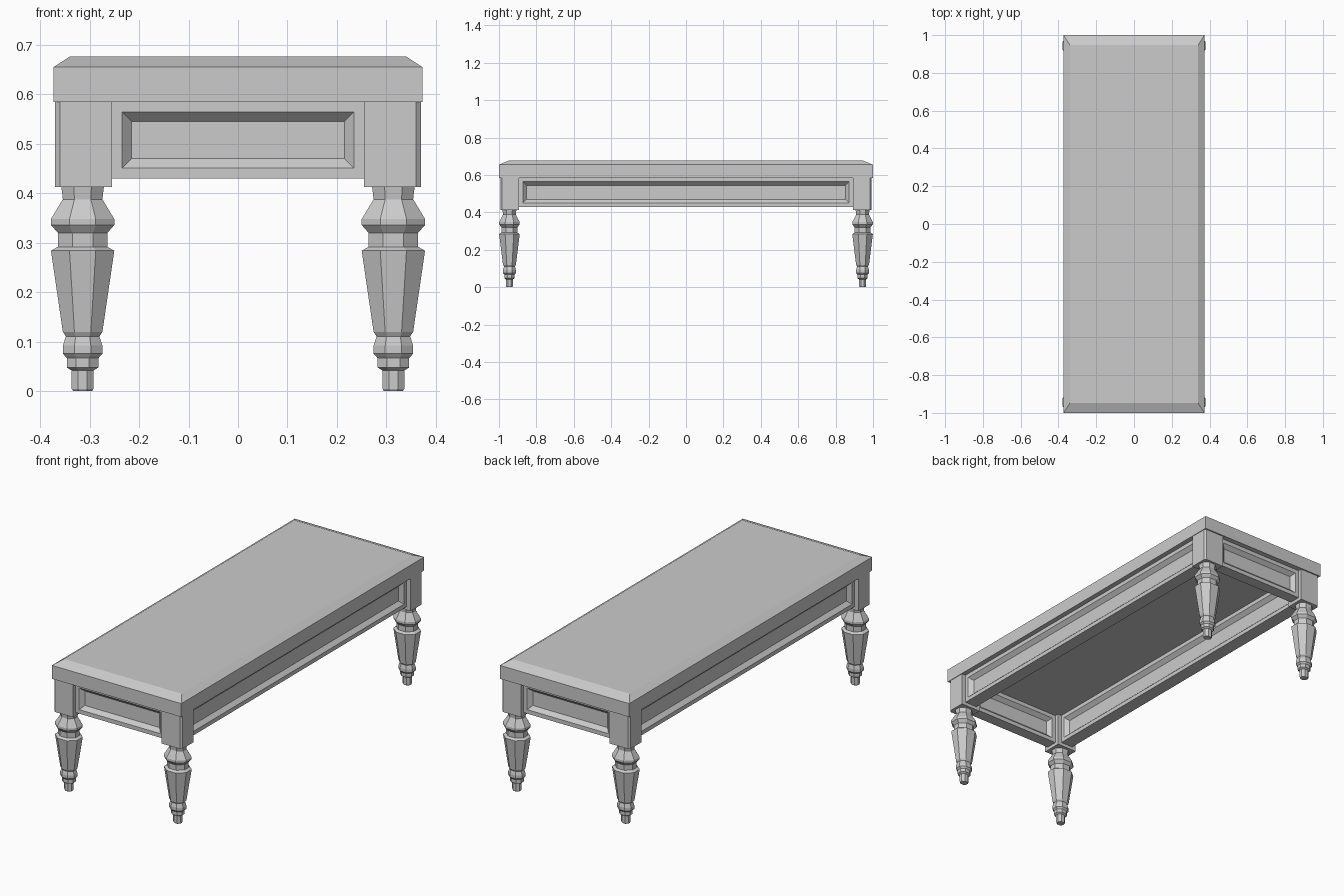
import bpy, bmesh, math
from mathutils import Matrix

if "Cube" in bpy.data.objects:
    bpy.data.objects.remove(bpy.data.objects["Cube"])


def finish(name, bm, mirror=None):
    bmesh.ops.recalc_face_normals(bm, faces=bm.faces)
    me = bpy.data.meshes.new(name)
    bm.to_mesh(me)
    bm.free()
    ob = bpy.data.objects.new(name, me)
    bpy.context.collection.objects.link(ob)
    if mirror:
        mod = ob.modifiers.new("Mirror", 'MIRROR')
        mod.use_axis = mirror
        mod.use_clip = False
        mod.use_mirror_merge = False
    return ob


def loft(name, rings, mirror=None):
    """Skin a stack of equal-sized point rings and cap both ends."""
    bm = bmesh.new()
    vs = [[bm.verts.new(p) for p in ring] for ring in rings]
    n = len(vs[0])
    for a, b in zip(vs, vs[1:]):
        for i in range(n):
            j = (i + 1) % n
            bm.faces.new((a[i], a[j], b[j], b[i]))
    bm.faces.new(vs[0][::-1])
    bm.faces.new(vs[-1])
    return finish(name, bm, mirror)


def rect(x, y, z):
    return [(-x, -y, z), (x, -y, z), (x, y, z), (-x, y, z)]


def apron(name, size, center, axis, mirror):
    """Board with a bevelled recessed panel on both broad faces."""
    bm = bmesh.new()
    bmesh.ops.create_cube(bm, size=1,
                          matrix=Matrix.Translation(center) @ Matrix.Diagonal((*size, 1)))
    bm.normal_update()
    broad = [f for f in bm.faces if abs(f.normal[axis]) > 0.9]
    for f in broad:
        bmesh.ops.inset_region(bm, faces=[f], thickness=0.021, use_even_offset=True)
        bmesh.ops.inset_region(bm, faces=[f], thickness=0.019, depth=-0.02,
                               use_even_offset=True)
    return finish(name, bm, mirror)


# Table top with wide upper chamfer
loft("table_top", [rect(0.373, 1.0, 0.585), rect(0.373, 1.0, 0.655),
                   rect(0.339, 0.947, 0.677)])

# Corner posts with chamfered outer edge
post = [(0.255, 0.893), (0.370, 0.893), (0.370, 0.984), (0.360, 0.993), (0.255, 0.993)]
loft("corner_posts", [[(x, y, z) for x, y in post] for z in (0.413, 0.585)],
     (True, True, False))

# Turned octagonal legs: (half width, height)
profile = [(0.019, 0.0), (0.022, 0.005), (0.022, 0.042), (0.032, 0.048), (0.032, 0.067),
           (0.040, 0.076), (0.040, 0.092), (0.034, 0.111), (0.040, 0.120),
           (0.064, 0.284), (0.050, 0.292), (0.050, 0.320), (0.064, 0.336),
           (0.064, 0.348), (0.040, 0.388), (0.043, 0.414)]
rings = []
for w, z in profile:
    r = w / math.cos(math.pi / 8)
    angles = [math.pi / 8 + i * math.pi / 4 for i in range(8)]
    rings.append([(0.314 + r * math.cos(a), 0.944 + 0.86 * r * math.sin(a), z)
                  for a in angles])
loft("legs", rings, (True, True, False))

# Panelled aprons on the ends and long sides
apron("end_aprons", (0.51, 0.06, 0.155), (0, 0.943, 0.5075), 1, (False, True, False))
apron("side_aprons", (0.07, 1.786, 0.155), (0.312, 0, 0.5075), 0, (True, False, False))
